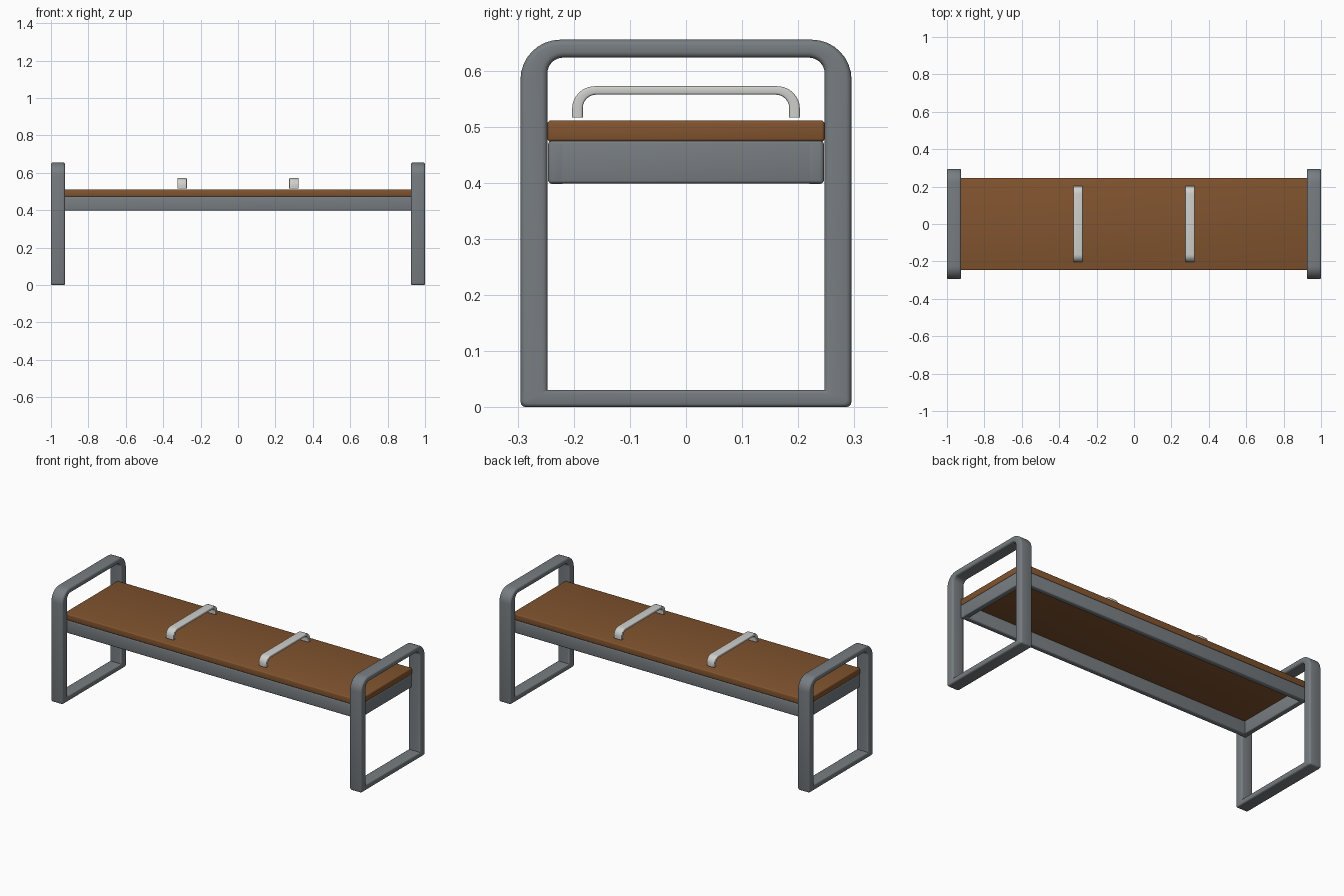
import bpy, bmesh, math

if "Cube" in bpy.data.objects:
    bpy.data.objects.remove(bpy.data.objects["Cube"])


def material(name, rgb):
    m = bpy.data.materials.new(name)
    m.diffuse_color = (*rgb, 1)
    m.use_nodes = True
    m.node_tree.nodes["Principled BSDF"].inputs["Base Color"].default_value = m.diffuse_color
    return m


GREY = material("grey metal", (0.185, 0.205, 0.22))
WOOD = material("brown wood", (0.22, 0.088, 0.028))
PALE = material("pale metal", (0.62, 0.62, 0.60))


def finish(name, bm, mat):
    bmesh.ops.remove_doubles(bm, verts=bm.verts, dist=1e-5)
    bmesh.ops.recalc_face_normals(bm, faces=bm.faces)
    me = bpy.data.meshes.new(name)
    bm.to_mesh(me)
    bm.free()
    me.materials.append(mat)
    ob = bpy.data.objects.new(name, me)
    bpy.context.collection.objects.link(ob)
    bpy.ops.object.select_all(action='DESELECT')
    ob.select_set(True)
    bpy.context.view_layer.objects.active = ob
    bpy.ops.object.shade_smooth_by_angle(angle=math.radians(40))
    return ob


def box(name, lo, hi, mat, bevel):
    bm = bmesh.new()
    bmesh.ops.create_cube(bm, size=1)
    for v in bm.verts:
        v.co = [(a + b) / 2 + c * (b - a) for a, b, c in zip(lo, hi, v.co)]
    bmesh.ops.bevel(bm, geom=bm.edges[:], offset=bevel, segments=3,
                    profile=0.5, affect='EDGES')
    return finish(name, bm, mat)


def arc(cy, cz, r, a0, a1, n):
    angles = [math.radians(a0 + (a1 - a0) * i / n) for i in range(n + 1)]
    return [(cy + r * math.cos(a), cz + r * math.sin(a)) for a in angles]


def mirrored(pts):
    return pts + [(-y, z) for y, z in reversed(pts)]


def sweep(name, outer, inner, x, width, r, closed, mat):
    """Rounded bar running between an outer and an inner outline in the yz plane."""
    bm = bmesh.new()
    rings = []
    for (oy, oz), (iy, iz) in zip(outer, inner):
        t = math.hypot(oy - iy, oz - iz)
        ring = []
        for k, (sx, su) in enumerate(((1, 1), (-1, 1), (-1, -1), (1, -1))):
            for dx, du in arc(0, 0, r, 90 * k, 90 * k + 90, 3):
                px = x + sx * (width / 2 - r) + dx
                u = 0.5 + (su * (t / 2 - r) + du) / t
                ring.append(bm.verts.new((px, oy + (iy - oy) * u, oz + (iz - oz) * u)))
        rings.append(ring)
    n = len(rings[0])
    for i in range(len(rings) if closed else len(rings) - 1):
        a, b = rings[i], rings[(i + 1) % len(rings)]
        for j in range(n):
            bm.faces.new((a[j], a[(j + 1) % n], b[(j + 1) % n], b[j]))
    if not closed:
        bm.faces.new(rings[0])
        bm.faces.new(rings[-1])
    return finish(name, bm, mat)


# end frames: legs, floor bar and arm bar in one loop
outer = mirrored(arc(0.285, 0.010, 0.010, -90, 0, 3) + arc(0.224, 0.584, 0.071, 0, 90, 8))
inner = mirrored([(0.247, 0.031)] * 4 + arc(0.219, 0.595, 0.028, 0, 90, 8))
for side, s in (("left", -1), ("right", 1)):
    sweep(side + "_end_frame", outer, inner, s * 0.9625, 0.075, 0.010, True, GREY)

# seat board
box("seat", (-0.95, -0.247, 0.473), (0.95, 0.247, 0.511), WOOD, 0.006)

# rails under the seat
for name, s in (("front", -1), ("back", 1)):
    ys = sorted((s * 0.246, s * 0.214))
    box(name + "_rail", (-0.95, ys[0], 0.398), (0.95, ys[1], 0.475), GREY, 0.007)
for name, s in (("left", -1), ("right", 1)):
    xs = sorted((s * 0.95, s * 0.918))
    box(name + "_rail", (xs[0], -0.244, 0.399), (xs[1], 0.244, 0.475), GREY, 0.005)

# divider handles on the seat
outer = mirrored([(0.203, 0.516)] + arc(0.163, 0.532, 0.040, 0, 90, 6))
inner = mirrored([(0.184, 0.516)] + arc(0.160, 0.533, 0.024, 0, 90, 6))
for side, s in (("left", -1), ("right", 1)):
    sweep(side + "_divider", outer, inner, s * 0.299, 0.05, 0.004, False, PALE)
